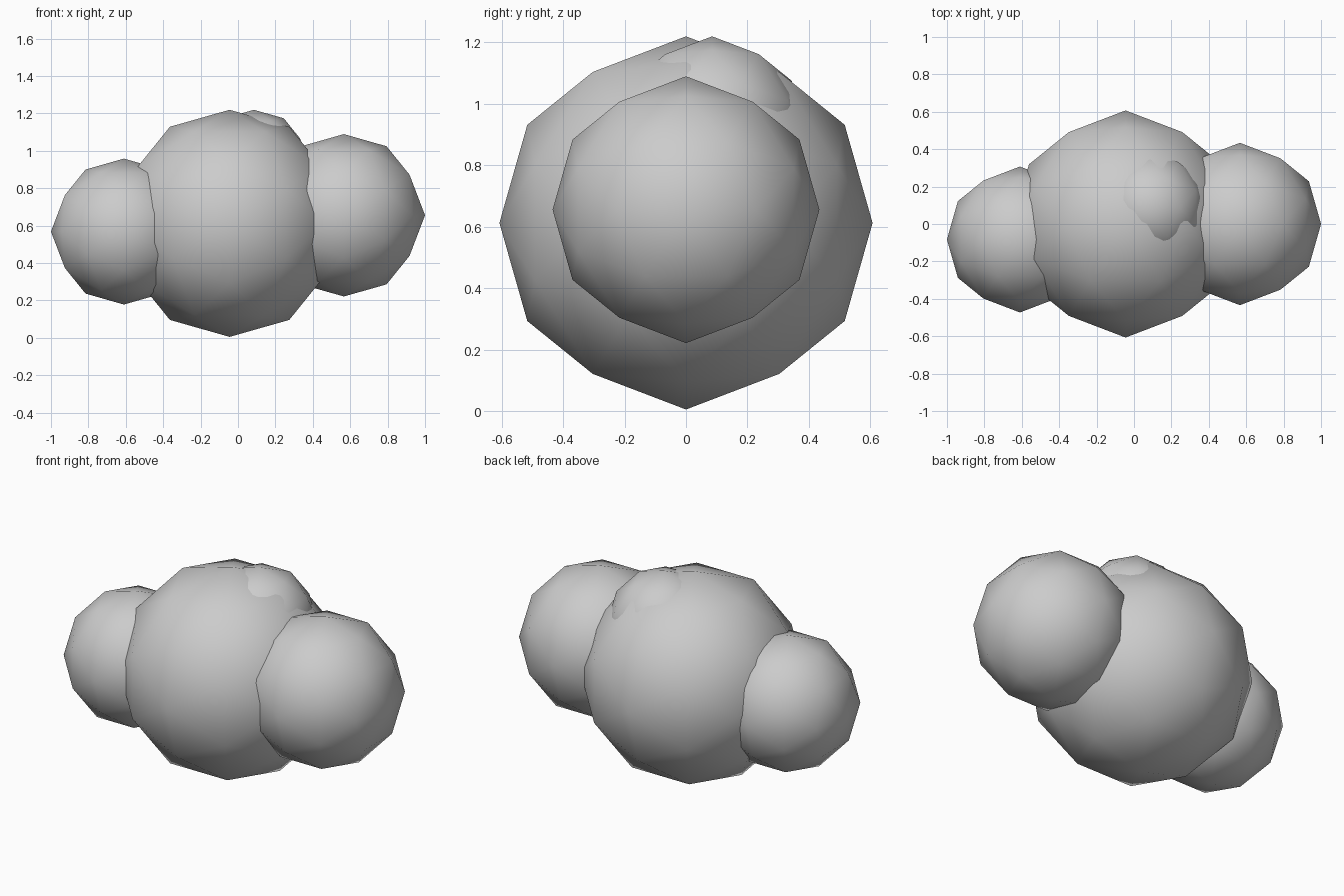
import bpy, bmesh
from itertools import product
from mathutils import Vector

if "Cube" in bpy.data.objects:
    bpy.data.objects.remove(bpy.data.objects["Cube"])


def ball_points():
    """Corners of an axis-aligned icosahedron split once onto a unit sphere."""
    phi = (1 + 5 ** 0.5) / 2
    corners = []
    for s, t in product((-1, 1), repeat=2):
        corners += [Vector((0, s * phi, t)), Vector((s, 0, t * phi)), Vector((s * phi, t, 0))]
    mids = [(a + b) / 2 for i, a in enumerate(corners) for b in corners[i + 1:]
            if (a - b).length < 2.1]
    return [p.normalized() for p in corners + mids]


def ball(name, centre, radius):
    bm = bmesh.new()
    for p in ball_points():
        bm.verts.new(p * radius)
    bmesh.ops.convex_hull(bm, input=bm.verts[:])
    bmesh.ops.recalc_face_normals(bm, faces=bm.faces[:])
    for f in bm.faces:
        f.smooth = True
    mesh = bpy.data.meshes.new(name)
    bm.to_mesh(mesh)
    bm.free()
    obj = bpy.data.objects.new(name, mesh)
    obj.location = centre
    bpy.context.collection.objects.link(obj)


# overlapping puffs of the cloud
ball("main_puff", (-0.045, 0, 0.612), 0.607)
ball("right_puff", (0.566, 0, 0.655), 0.434)
ball("left_puff", (-0.61, -0.083, 0.568), 0.39)
ball("top_puff", (0.085, 0.085, 0.915), 0.304)
